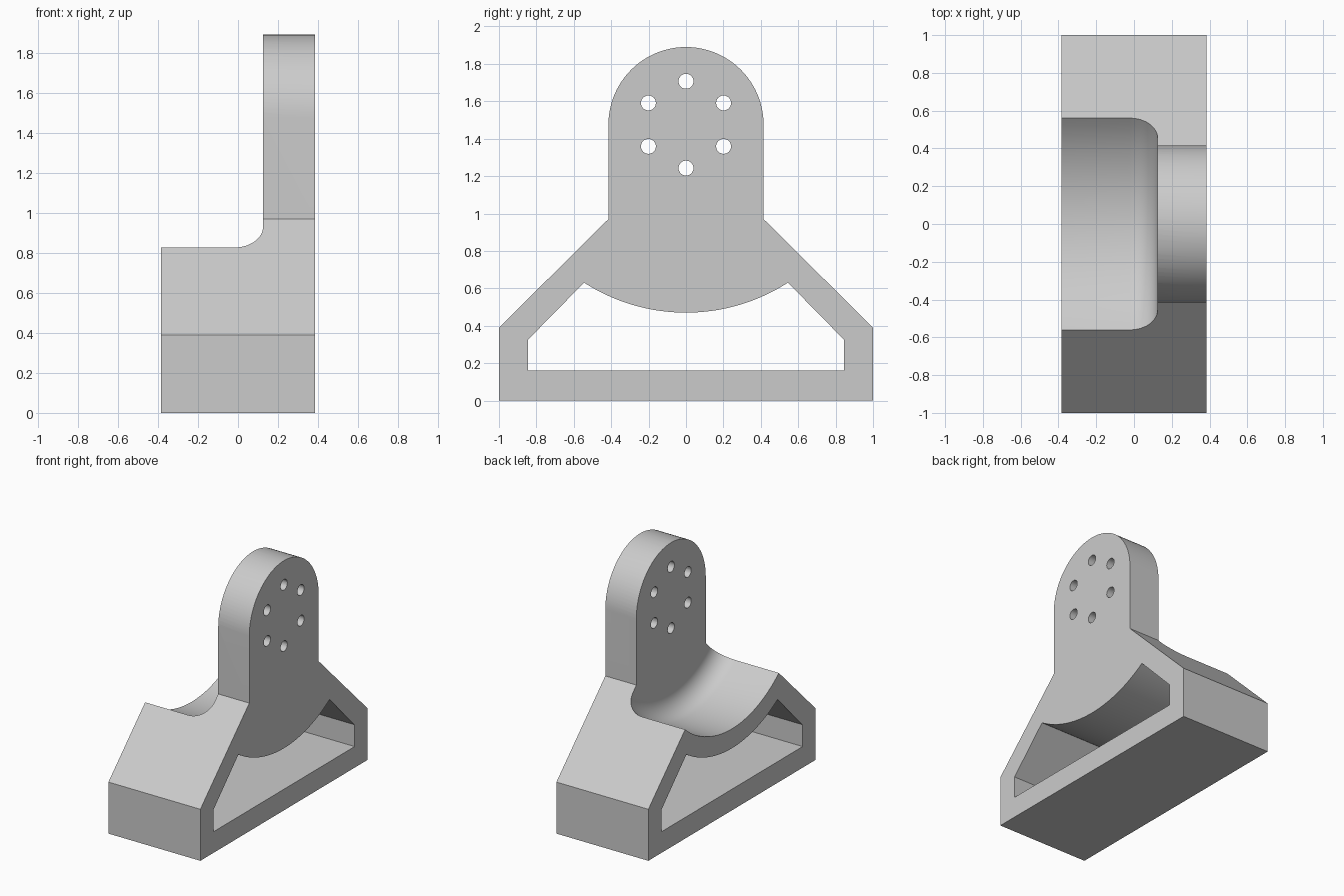
import bpy, bmesh
from math import sin, cos, pi, radians, sqrt, asin
from mathutils import Matrix, Vector

cube = bpy.data.objects.get("Cube")
if cube:
    bpy.data.objects.remove(cube, do_unlink=True)

HALF = 0.385          # half depth along x
AXIS = 1.475          # height of the common axis of lug, holes and saddle
LUG_R = 0.415
SADDLE_R = 0.858
UNDER_R = 1.005       # underside of the saddle
FILLET = 0.147
WALL_X = 0.125        # face of the upright plate

grey = bpy.data.materials.new("grey")
grey.use_nodes = True
grey.diffuse_color = (0.6, 0.6, 0.6, 1)
grey.node_tree.nodes["Principled BSDF"].inputs["Base Color"].default_value = (0.6, 0.6, 0.6, 1)


def make_object(name, bm):
    bmesh.ops.recalc_face_normals(bm, faces=bm.faces)
    mesh = bpy.data.meshes.new(name)
    bm.to_mesh(mesh)
    bm.free()
    mesh.materials.append(grey)
    obj = bpy.data.objects.new(name, mesh)
    bpy.context.collection.objects.link(obj)
    return obj


def arc(radius, start, end, steps, cy=0, cz=AXIS):
    return [(cy + radius * cos(start + (end - start) * i / steps),
             cz + radius * sin(start + (end - start) * i / steps))
            for i in range(steps + 1)]


def prism(name, outline, half):
    """Extrude a closed (y, z) outline along x."""
    bm = bmesh.new()
    face = bm.faces.new([bm.verts.new((-half, y, z)) for y, z in outline])
    ext = bmesh.ops.extrude_face_region(bm, geom=[face])
    verts = [v for v in ext["geom"] if isinstance(v, bmesh.types.BMVert)]
    bmesh.ops.translate(bm, verts=verts, vec=(2 * half, 0, 0))
    return make_object(name, bm)


def cut(target, cutter):
    cutter.hide_render = True
    mod = target.modifiers.new("cut", 'BOOLEAN')
    mod.operation, mod.solver, mod.object = 'DIFFERENCE', 'EXACT', cutter
    bpy.context.view_layer.objects.active = target
    bpy.ops.object.modifier_apply(modifier=mod.name)
    bpy.data.objects.remove(cutter, do_unlink=True)


# Bracket body: foot, sloping shoulders and round-topped lug
body = prism("bracket", [(-1, 0), (1, 0), (1, 0.39), (LUG_R, 0.97)]
             + arc(LUG_R, 0, pi, 48) + [(-LUG_R, 0.97), (-1, 0.39)], HALF)

# Window between the foot and the curved underside
half_angle = asin(0.545 / UNDER_R)
window = [(-0.845, 0.325), (-0.845, 0.16), (0.845, 0.16), (0.845, 0.325)]
window += arc(UNDER_R, -pi / 2 + half_angle, -pi / 2 - half_angle, 32)
cut(body, prism("window_cutter", window, 1))

# Saddle: a revolved cutter whose end is rounded to leave a fillet
profile = [(-1, 0), (-1, SADDLE_R)]
profile += [(WALL_X - FILLET + FILLET * sin(a), SADDLE_R - FILLET + FILLET * cos(a))
            for a in (pi / 2 * i / 12 for i in range(13))]
profile.append((WALL_X, 0))
bm = bmesh.new()
ring = [bm.verts.new((x, 0, AXIS - r)) for x, r in profile]
edges = [bm.edges.new(pair) for pair in zip(ring, ring[1:])]
bmesh.ops.spin(bm, geom=ring + edges, cent=(0, 0, AXIS), axis=(1, 0, 0),
               angle=2 * pi, steps=96, use_duplicate=False)
bmesh.ops.remove_doubles(bm, verts=bm.verts, dist=1e-5)
cut(body, make_object("saddle_cutter", bm))

# Ring of six bolt holes
for i in range(6):
    a = pi / 2 + i * pi / 3
    hole = arc(0.04, 0, 2 * pi, 24, 0.232 * cos(a), AXIS + 0.232 * sin(a))[:-1]
    cut(body, prism("hole_cutter", hole, 1))

# Smooth curved faces, crisp edges
bpy.ops.object.select_all(action='DESELECT')
body.select_set(True)
bpy.context.view_layer.objects.active = body
bpy.ops.object.shade_smooth_by_angle(angle=radians(25))
